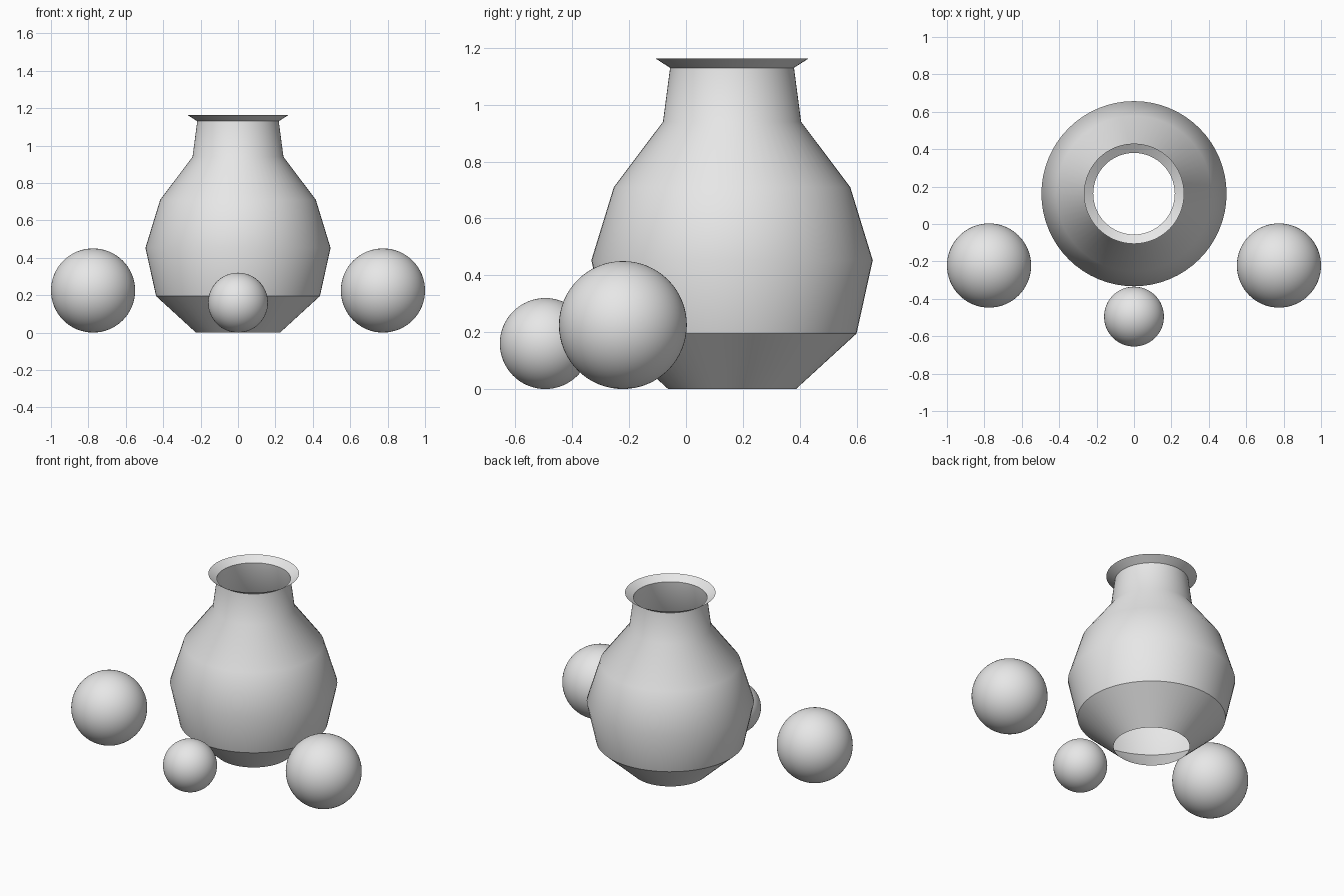
import bpy, bmesh, math

cube = bpy.data.objects.get("Cube")
if cube:
    bpy.data.objects.remove(cube, do_unlink=True)

# One plain grey material
grey = bpy.data.materials.new("light_grey")
grey.use_nodes = True
colour = (0.8, 0.8, 0.8, 1)
grey.diffuse_color = colour
grey.node_tree.nodes["Principled BSDF"].inputs["Base Color"].default_value = colour


def finish(name, bm, location):
    mesh = bpy.data.meshes.new(name)
    bm.to_mesh(mesh)
    bm.free()
    mesh.materials.append(grey)
    obj = bpy.data.objects.new(name, mesh)
    obj.location = location
    bpy.context.collection.objects.link(obj)
    bpy.ops.object.select_all(action="DESELECT")
    obj.select_set(True)
    bpy.context.view_layer.objects.active = obj
    bpy.ops.object.shade_smooth_by_angle(angle=math.radians(30))
    return obj


def lathe(name, profile, segments, location):
    """Open shell turned from (radius, height) points, bottom to top."""
    bm = bmesh.new()
    rings = []
    for r, z in profile:
        angles = [math.tau * i / segments for i in range(segments)]
        rings.append([bm.verts.new((r * math.cos(a), r * math.sin(a), z)) for a in angles])
    for low, high in zip(rings, rings[1:]):
        for i in range(segments):
            j = (i + 1) % segments
            bm.faces.new((low[i], low[j], high[j], high[i]))
    return finish(name, bm, location)


def ball(name, radius, x, y):
    bm = bmesh.new()
    bmesh.ops.create_uvsphere(bm, u_segments=64, v_segments=32, radius=radius)
    return finish(name, bm, (x, y, radius))


# Thin vase, open at both ends, with a flared lip
vase_profile = [(0.225, 0), (0.438, 0.195), (0.495, 0.453), (0.416, 0.71),
                (0.243, 0.94), (0.218, 1.13), (0.268, 1.162)]
lathe("vase", vase_profile, 64, (0, 0.162, 0))

# Balls around the vase
for side, label in ((1, "left"), (-1, "right")):
    ball(label + "_large_ball", 0.225, side * 0.775, -0.222)
ball("small_front_ball", 0.16, 0, -0.495)
